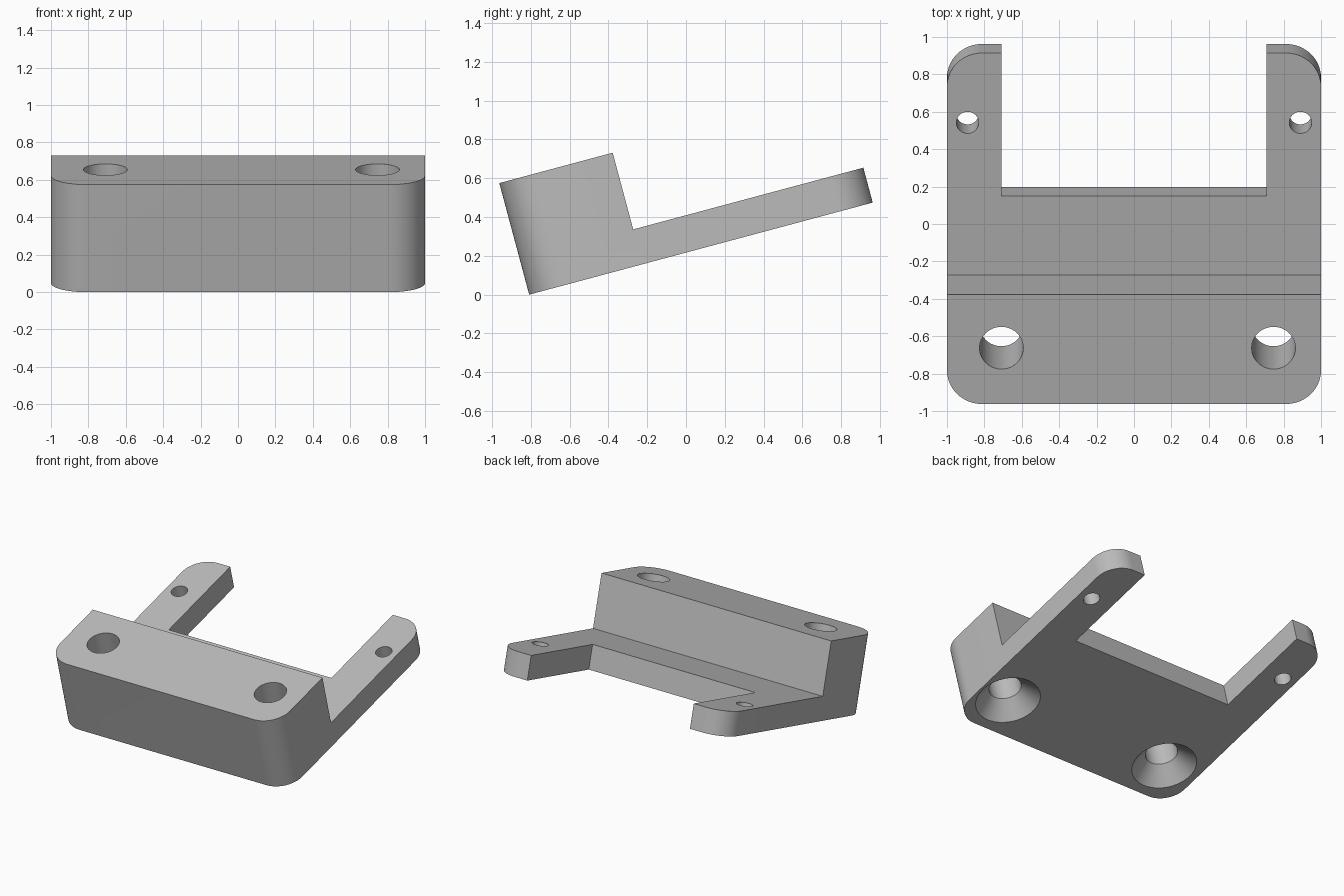
import bpy, bmesh
from math import sin, cos, pi, radians

WIDTH, LENGTH = 2.0, 1.833          # measured in the untilted plane
BLOCK_DEPTH, BLOCK_HEIGHT, PLATE = 0.605, 0.595, 0.186
NOTCH_X, NOTCH_Y, RADIUS = 0.708, 1.042, 0.187
TILT = radians(15)

cube = bpy.data.objects.get("Cube")
if cube:
    bpy.data.objects.remove(cube, do_unlink=True)

grey = bpy.data.materials.new("plain grey")
grey.use_nodes = True
grey.diffuse_color = (0.5, 0.5, 0.5, 1)
grey.node_tree.nodes["Principled BSDF"].inputs["Base Color"].default_value = (0.5, 0.5, 0.5, 1)


def prism(name, points, direction):
    """Extrude a closed outline of 3D points along a direction."""
    bm = bmesh.new()
    face = bm.faces.new([bm.verts.new(p) for p in points])
    out = bmesh.ops.extrude_face_region(bm, geom=[face])
    moved = [g for g in out["geom"] if isinstance(g, bmesh.types.BMVert)]
    bmesh.ops.translate(bm, verts=moved, vec=direction)
    bmesh.ops.recalc_face_normals(bm, faces=bm.faces)
    return add_object(name, bm)


def add_object(name, bm):
    mesh = bpy.data.meshes.new(name)
    bm.to_mesh(mesh)
    bm.free()
    mesh.materials.append(grey)
    obj = bpy.data.objects.new(name, mesh)
    bpy.context.collection.objects.link(obj)
    return obj


def lathe(name, x, y, profile, sides=48):
    """Closed round cutter from (radius, height) rings."""
    bm = bmesh.new()
    rings = [[bm.verts.new((x + r * cos(2 * pi * i / sides), y + r * sin(2 * pi * i / sides), z))
              for i in range(sides)] for r, z in profile]
    for low, high in zip(rings, rings[1:]):
        for i in range(sides):
            j = (i + 1) % sides
            bm.faces.new((low[i], low[j], high[j], high[i]))
    bm.faces.new(rings[0][::-1])
    bm.faces.new(rings[-1])
    return add_object(name, bm)


def combine(target, cutter, operation):
    cutter.hide_render = True
    mod = target.modifiers.new(operation.lower(), "BOOLEAN")
    mod.operation, mod.object, mod.solver = operation, cutter, "EXACT"
    bpy.context.view_layer.objects.active = target
    bpy.ops.object.modifier_apply(modifier=mod.name)
    bpy.data.objects.remove(cutter, do_unlink=True)


def corner(cx, cy, start, steps=16):
    return [(cx + RADIUS * cos(a), cy + RADIUS * sin(a), -0.2)
            for a in (start + pi / 2 * i / steps for i in range(steps + 1))]


# Stepped side profile: tall block at the front, thin plate behind
half = WIDTH / 2
profile = [(0, 0), (LENGTH, 0), (LENGTH, PLATE), (BLOCK_DEPTH, PLATE),
           (BLOCK_DEPTH, BLOCK_HEIGHT), (0, BLOCK_HEIGHT)]
bracket = prism("tilted_bracket", [(-half - 0.1, y, z) for y, z in profile], (WIDTH + 0.2, 0, 0))

# Plan outline with rounded outer corners and the rear notch between two arms
inner = half - RADIUS
outline = (corner(-inner, RADIUS, pi) + corner(inner, RADIUS, 1.5 * pi)
           + corner(inner, LENGTH - RADIUS, 0)
           + [(NOTCH_X, LENGTH, -0.2), (NOTCH_X, NOTCH_Y, -0.2),
              (-NOTCH_X, NOTCH_Y, -0.2), (-NOTCH_X, LENGTH, -0.2)]
           + corner(-inner, LENGTH - RADIUS, pi / 2))
combine(bracket, prism("plan_cutter", outline, (0, 0, 1.2)), "INTERSECT")

# Countersunk block holes, opening wide on the underside
HOLE, SINK, SINK_DEPTH = 0.117, 0.235, 0.122
slope = (SINK - HOLE) / SINK_DEPTH
for x in (-0.709, 0.746):
    rings = [(SINK + 0.05 * slope, -0.05), (HOLE, SINK_DEPTH), (HOLE, 0.8)]
    combine(bracket, lathe("screw_hole_cutter", x, 0.31, rings), "DIFFERENCE")

# Small holes through the arms
for x in (-0.89, 0.89):
    combine(bracket, lathe("arm_hole_cutter", x, 1.448, [(0.06, -0.1), (0.06, 0.4)], 32), "DIFFERENCE")

# Tilt, stand on the ground and centre
bracket.rotation_euler.x = TILT
bracket.location.y = (BLOCK_HEIGHT * sin(TILT) - LENGTH * cos(TILT)) / 2
bpy.ops.object.select_all(action="DESELECT")
bracket.select_set(True)
bpy.context.view_layer.objects.active = bracket
bpy.ops.object.transform_apply(location=True, rotation=True, scale=True)
bpy.ops.object.shade_smooth_by_angle(angle=radians(30))
